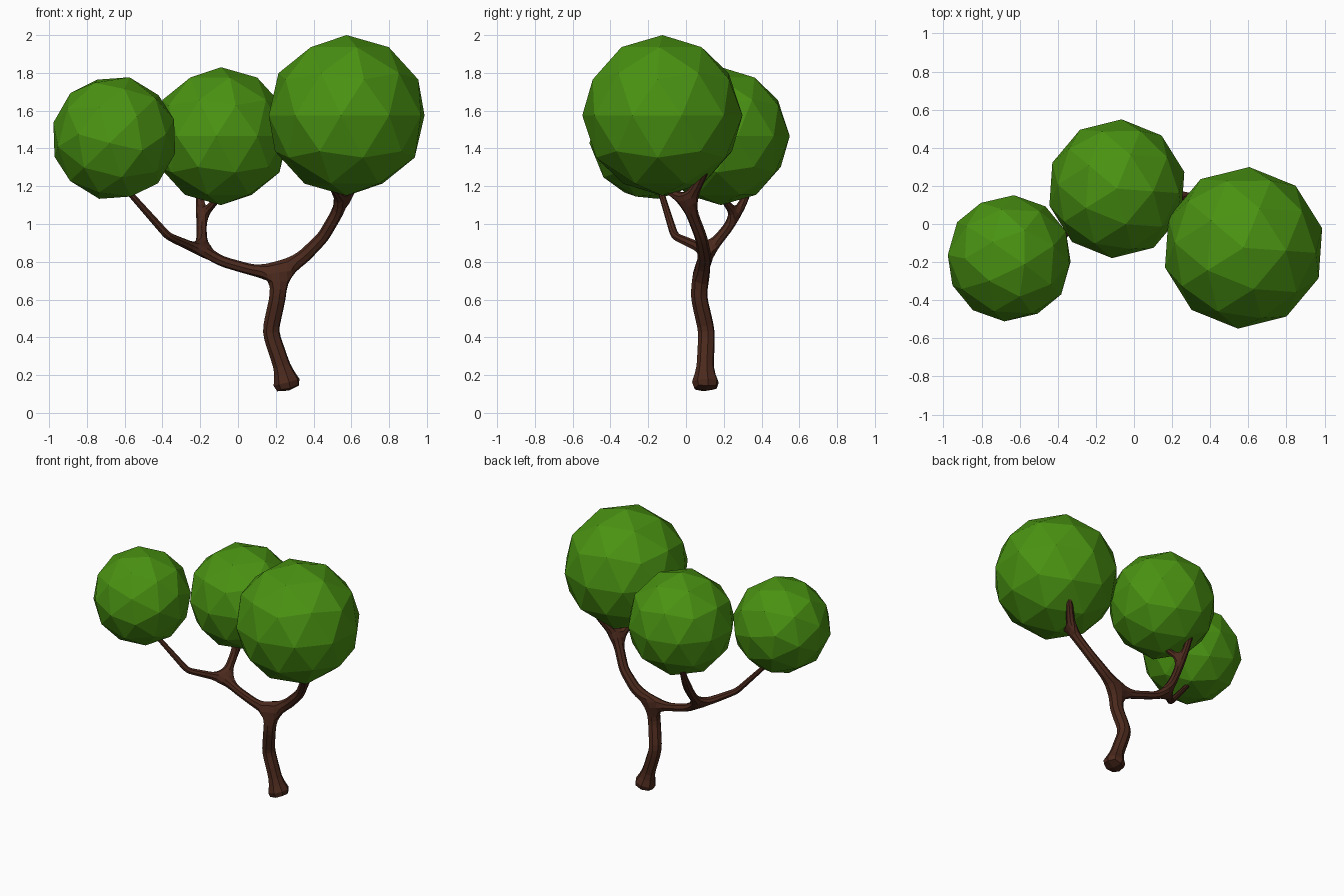
import bpy
from math import radians

if "Cube" in bpy.data.objects:
    bpy.data.objects.remove(bpy.data.objects["Cube"])


def material(name, color):
    m = bpy.data.materials.new(name)
    m.diffuse_color = (*color, 1)
    m.use_nodes = True
    m.node_tree.nodes["Principled BSDF"].inputs["Base Color"].default_value = m.diffuse_color
    return m


bark = material("bark", (0.07, 0.022, 0.012))
leaf = material("leaf", (0.068, 0.29, 0.006))

# Branch skeleton: each path is a list of (x, y, z, radius);
# the second item is the index of the node it grows from
paths = [
    # trunk up to the main fork (nodes 0-4)
    ([(0.27, 0.105, 0.11, 0.118), (0.245, 0.10, 0.21, 0.05),
      (0.17, 0.11, 0.43, 0.049), (0.212, 0.066, 0.62, 0.048),
      (0.22, 0.08, 0.745, 0.048)], None),
    # right limb (5-7)
    ([(0.34, 0.10, 0.82, 0.04), (0.45, 0.08, 0.93, 0.035),
      (0.555, 0.01, 1.11, 0.035)], 4),
    # right twigs (8-9)
    ([(0.50, -0.12, 1.20, 0.02)], 7),
    ([(0.66, 0.11, 1.30, 0.022)], 7),
    # left limb (10-12)
    ([(0.08, 0.09, 0.755, 0.032), (-0.08, 0.11, 0.80, 0.03),
      (-0.19, 0.12, 0.855, 0.032)], 4),
    # far left twig (13-15)
    ([(-0.37, -0.06, 0.935, 0.023), (-0.57, -0.13, 1.16, 0.017),
      (-0.66, -0.16, 1.28, 0.014)], 12),
    # upright limb (16)
    ([(-0.195, 0.27, 1.04, 0.028)], 12),
    # upright twigs (17-18)
    ([(-0.21, 0.37, 1.28, 0.018)], 16),
    ([(-0.11, 0.20, 1.13, 0.018)], 16),
]
nodes, edges = [], []
for points, parent in paths:
    for p in points:
        if parent is not None:
            edges.append((parent, len(nodes)))
        parent = len(nodes)
        nodes.append(p)

# Trunk and branches skinned around the skeleton
mesh = bpy.data.meshes.new("trunk_and_branches")
mesh.from_pydata([n[:3] for n in nodes], edges, [])
mesh.materials.append(bark)
trunk = bpy.data.objects.new("trunk_and_branches", mesh)
bpy.context.collection.objects.link(trunk)
skin = trunk.modifiers.new("skin", 'SKIN')
skin.use_smooth_shade = False
for n, sv in zip(nodes, mesh.skin_vertices[0].data):
    sv.radius = (n[3], n[3])
mesh.skin_vertices[0].data[0].use_root = True
sub = trunk.modifiers.new("rounding", 'SUBSURF')
sub.levels = sub.render_levels = 1

# Faceted foliage balls
for name, loc, r, rot in [
    ("foliage_right", (0.575, -0.125, 1.575), 0.425, (0, 0, -4)),
    ("foliage_middle", (-0.09, 0.185, 1.465), 0.365, (0, 0, -4)),
    ("foliage_left", (-0.655, -0.18, 1.455), 0.333, (15, 72, 10)),
]:
    bpy.ops.mesh.primitive_ico_sphere_add(
        subdivisions=2, radius=r, location=loc,
        rotation=[radians(a) for a in rot])
    ball = bpy.context.object
    ball.name = name
    ball.data.materials.append(leaf)
